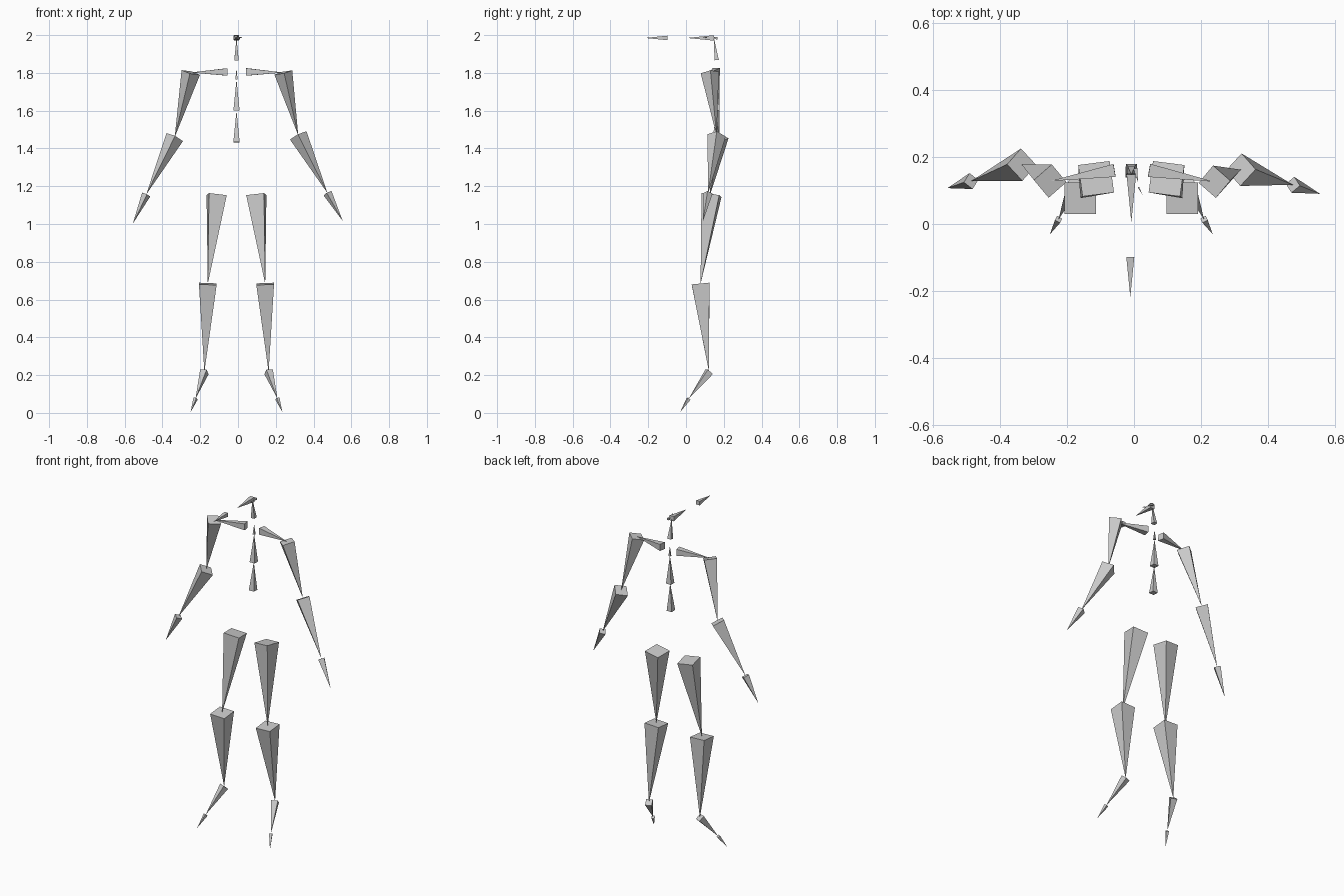
import bpy, bmesh, math
from mathutils import Matrix, Vector

cube = bpy.data.objects.get("Cube")
if cube:
    bpy.data.objects.remove(cube, do_unlink=True)

grey = bpy.data.materials.new("bone_grey")
grey.use_nodes = True
grey.diffuse_color = (0.6, 0.6, 0.6, 1)
grey.node_tree.nodes["Principled BSDF"].inputs["Base Color"].default_value = (0.6, 0.6, 0.6, 1)

CENTRE = -0.008  # the skeleton's own middle line


def bone(name, head, tail, edge=(1, 0, 0), taper=0.1):
    """Four-sided spike: square base at head, point at tail, one base side along edge."""
    head, tail = Vector(head), Vector(tail)
    length = (tail - head).length
    z = (tail - head).normalized()
    x = Vector(edge)
    x = (x - z * x.dot(z)).normalized()
    y = z.cross(x)
    frame = Matrix((x, y, z)).transposed().to_4x4()
    place = Matrix.Translation((head + tail) / 2) @ frame @ Matrix.Rotation(math.pi / 4, 4, 'Z')
    bm = bmesh.new()
    bmesh.ops.create_cone(bm, cap_ends=True, segments=4, depth=length, matrix=place,
                          radius1=length * taper * math.sqrt(2), radius2=0)
    bmesh.ops.remove_doubles(bm, verts=bm.verts, dist=0.0001)
    bmesh.ops.recalc_face_normals(bm, faces=bm.faces)
    mesh = bpy.data.meshes.new(name)
    bm.to_mesh(mesh)
    bm.free()
    mesh.materials.append(grey)
    bpy.context.collection.objects.link(bpy.data.objects.new(name, mesh))


def chain(side, names, joints, edges):
    """Bones running joint to joint down a limb."""
    for name, head, tail, edge in zip(names, joints, joints[1:], edges):
        bone(f"{side}_{name}", head, tail, edge)


# Legs, mirrored about the middle line
leg_names = ("thigh", "shin", "foot", "toe")
leg = [(0.105, 0.135, 1.153), (0.152, 0.077, 0.683), (0.17, 0.122, 0.217),
       (0.217, 0.014, 0.075), (0.243, -0.031, 0.004)]
leg_edges = [(1, -0.14, 0), (1, 0, 0), (0.92, 0.38, 0), (0.9, 0.45, 0)]
for side, s in (("left", 1), ("right", -1)):
    chain(side, leg_names,
          [(CENTRE + s * x, y, z) for x, y, z in leg],
          [(x, s * y, z) for x, y, z in leg_edges])

# Arms, posed slightly differently on each side
arm_names = ("collarbone", "upper_arm", "forearm", "hand")
arm_edges = [(0, 0, 1), (0.77, -0.64, 0), (0.75, 0.66, 0), (0.85, 0.53, 0)]
arms = {
    "left": [(0.045, 0.16, 1.805), (0.24, 0.126, 1.802), (0.319, 0.162, 1.469),
             (0.474, 0.117, 1.163), (0.555, 0.09, 1.015)],
    "right": [(-0.058, 0.16, 1.805), (-0.25, 0.128, 1.802), (-0.335, 0.177, 1.46),
              (-0.486, 0.128, 1.156), (-0.557, 0.107, 1.002)],
}
for side, s in (("left", 1), ("right", -1)):
    chain(side, arm_names, arms[side], [(x, s * y, z) for x, y, z in arm_edges])

# Spine
spine = [(CENTRE, 0.155, 1.433), (CENTRE, 0.162, 1.6), (CENTRE, 0.165, 1.765), (CENTRE, 0.165, 1.825)]
chain("spine", ("lower", "middle", "upper"), spine, [(1, 0, 0)] * 3)

# Neck, head and the small face bones
bone("neck", (CENTRE, 0.162, 1.868), (CENTRE, 0.148, 1.984))
bone("head", (CENTRE, 0.148, 1.985), (CENTRE, 0.005, 1.985))
bone("face_front", (-0.011, -0.098, 1.985), (-0.011, -0.218, 1.985))
bone("jaw", (0.004, 0.165, 1.983), (0.012, 0.125, 1.988), taper=0.15)
bone("face_side", (0.013, 0.11, 1.988), (0.025, 0.088, 1.988))
